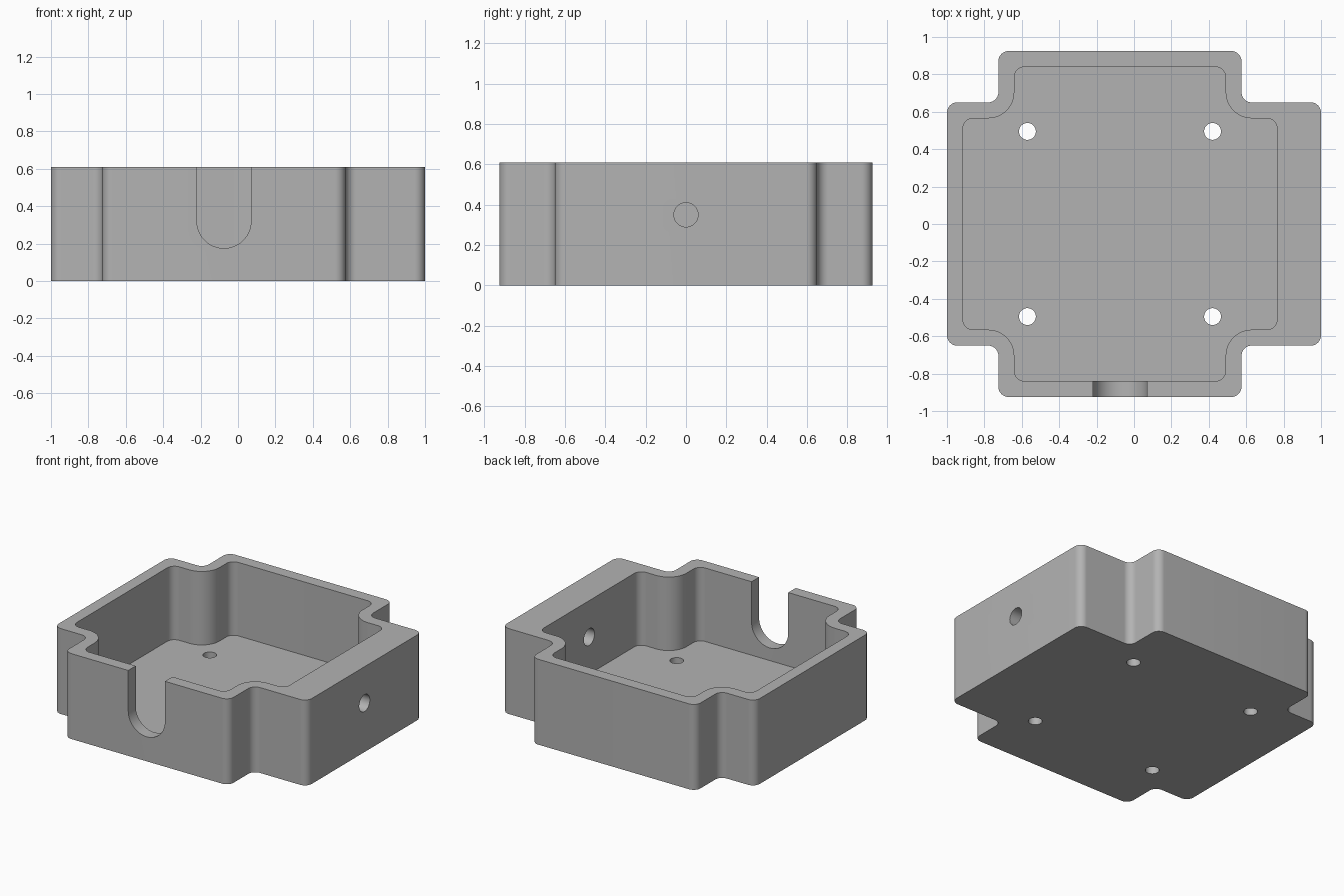
import bpy, bmesh, math
from mathutils import Vector, Matrix

if "Cube" in bpy.data.objects:
    bpy.data.objects.remove(bpy.data.objects["Cube"])

HEIGHT, WALL = 0.61, 0.085
CENTRE = -0.075          # middle of the cavity, one side wall is thicker
CORNER = 0.055

grey = bpy.data.materials.new("plain grey")
grey.use_nodes = True
grey.diffuse_color = (0.45, 0.45, 0.45, 1)
grey.node_tree.nodes["Principled BSDF"].inputs["Base Color"].default_value = grey.diffuse_color


def cross_outline(left, right, step_left, step_right, depth, step_depth, inner_radius):
    """Rectangle with a notch at each corner, every corner rounded."""
    quarter = [(right, step_depth, CORNER), (step_right, step_depth, inner_radius),
               (step_right, depth, CORNER)]
    other = [(step_left, depth, CORNER), (step_left, step_depth, inner_radius),
             (left, step_depth, CORNER)]
    back = quarter + other
    corners = back + [(x, -y, r) for x, y, r in reversed(back)]
    points = []
    for i, (x, y, r) in enumerate(corners):
        p = Vector((x, y))
        a = (Vector(corners[i - 1][:2]) - p).normalized()
        b = (Vector(corners[(i + 1) % len(corners)][:2]) - p).normalized()
        middle = p + (a + b) * r
        for k in range(13):
            t = k / 12 * math.pi / 2
            points.append(middle - b * r * math.cos(t) - a * r * math.sin(t))
    return points


def prism(name, points, bottom, top):
    """Extrude an outline straight up."""
    bm = bmesh.new()
    face = bm.faces.new([bm.verts.new((p[0], p[1], bottom)) for p in points])
    walls = bmesh.ops.extrude_face_region(bm, geom=[face])
    bmesh.ops.translate(bm, vec=(0, 0, top - bottom),
                        verts=[g for g in walls["geom"] if isinstance(g, bmesh.types.BMVert)])
    bmesh.ops.recalc_face_normals(bm, faces=bm.faces)
    mesh = bpy.data.meshes.new(name)
    bm.to_mesh(mesh)
    bm.free()
    obj = bpy.data.objects.new(name, mesh)
    bpy.context.collection.objects.link(obj)
    obj.data.materials.append(grey)
    return obj


def circle(radius, x=0, y=0, count=48):
    return [(x + radius * math.cos(math.tau * i / count),
             y + radius * math.sin(math.tau * i / count)) for i in range(count)]


# Outer block
box = prism("enclosure_box", cross_outline(
    -1, 1, CENTRE - 0.65, CENTRE + 0.65, 0.925, 0.65, CORNER), 0, HEIGHT)

# Main cavity
cutters = [prism("cavity_cutter", cross_outline(
    -1 + WALL, 0.85 - WALL, CENTRE - 0.65 + WALL, CENTRE + 0.65 - WALL,
    0.925 - WALL, 0.65 - WALL, CORNER + WALL), WALL, 1)]

# Floor screw holes
for sx in (-1, 1):
    for sy in (-1, 1):
        cutters.append(prism("floor_hole_cutter",
                             circle(0.045, CENTRE + sx * 0.495, sy * 0.495), -0.1, 0.3))

# Round-bottomed cable slot in the front wall
R = 0.145
slot = [(R * math.cos(a), R * math.sin(a))
        for a in (math.pi + math.pi * i / 32 for i in range(33))] + [(R, 0.6), (-R, 0.6)]
slot_cutter = prism("slot_cutter", slot, 0, 0.3)
slot_cutter.data.transform(Matrix.Translation((CENTRE, -0.75, 0.32))
                           @ Matrix.Rotation(math.pi / 2, 4, "X"))
cutters.append(slot_cutter)

# Round hole through the thick side wall
side_cutter = prism("side_hole_cutter", circle(0.06), 0, 0.6)
side_cutter.data.transform(Matrix.Translation((0.6, 0, 0.35))
                           @ Matrix.Rotation(math.pi / 2, 4, "Y"))
cutters.append(side_cutter)

# Cut everything out of the block
bpy.ops.object.select_all(action="DESELECT")
bpy.context.view_layer.objects.active = box
box.select_set(True)
for cutter in cutters:
    cutter.hide_render = True
    mod = box.modifiers.new(cutter.name, "BOOLEAN")
    mod.operation, mod.solver, mod.object = "DIFFERENCE", "EXACT", cutter
    bpy.ops.object.modifier_apply(modifier=mod.name)
    bpy.data.objects.remove(cutter)

bpy.ops.object.shade_smooth_by_angle(angle=math.radians(30))
